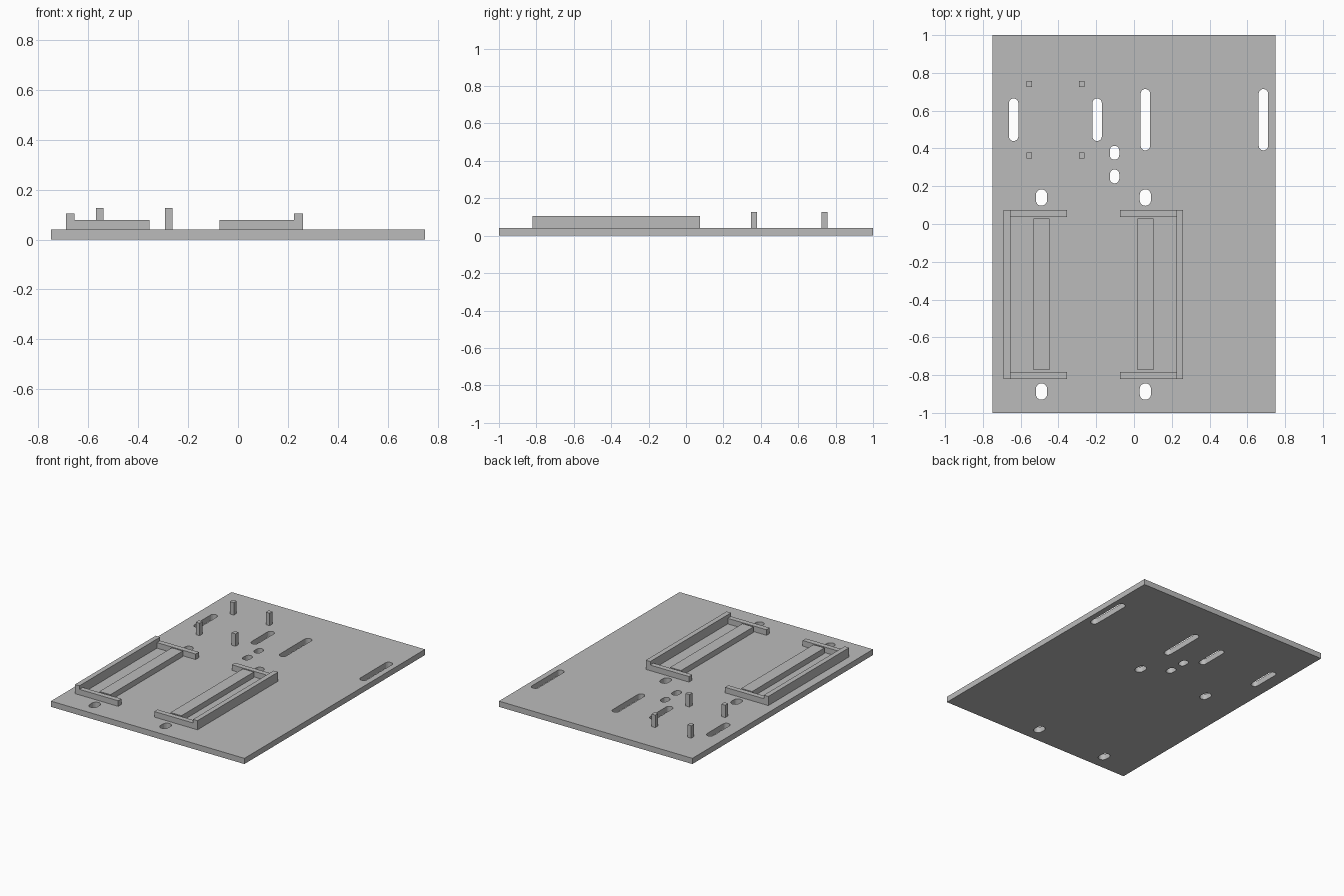
import bpy, bmesh, math

cube = bpy.data.objects.get("Cube")
if cube:
    bpy.data.objects.remove(cube, do_unlink=True)

grey = bpy.data.materials.new("plain grey")
grey.use_nodes = True
GREY = (0.5, 0.5, 0.5, 1)
grey.diffuse_color = GREY
grey.node_tree.nodes["Principled BSDF"].inputs["Base Color"].default_value = GREY

TOP = 0.04  # upper face of the base plate


def add_object(name, bm):
    bmesh.ops.recalc_face_normals(bm, faces=bm.faces)
    mesh = bpy.data.meshes.new(name)
    bm.to_mesh(mesh)
    bm.free()
    mesh.materials.append(grey)
    obj = bpy.data.objects.new(name, mesh)
    bpy.context.collection.objects.link(obj)
    return obj


def box(name, x0, x1, y0, y1, z0, z1):
    x0, x1 = sorted((x0, x1))
    bm = bmesh.new()
    bmesh.ops.create_cube(bm, size=1)
    for v in bm.verts:
        v.co = (x1 if v.co.x > 0 else x0,
                y1 if v.co.y > 0 else y0,
                z1 if v.co.z > 0 else z0)
    return add_object(name, bm)


def add_slot(bm, x, y, width, length, steps=10):
    """Upright prism with rounded ends, long in y."""
    r, half = width / 2, (length - width) / 2
    ring = []
    for end in (1, -1):
        for i in range(steps + 1):
            a = math.pi * i / steps + (0 if end > 0 else math.pi)
            ring.append(bm.verts.new((x + r * math.cos(a), y + end * half + r * math.sin(a), -0.1)))
    face = bm.faces.new(ring)
    new = bmesh.ops.extrude_face_region(bm, geom=[face])["geom"]
    bmesh.ops.translate(bm, vec=(0, 0, 0.3), verts=[g for g in new if isinstance(g, bmesh.types.BMVert)])


# Base plate with through slots
plate = box("base_plate", -0.75, 0.75, -1, 1, 0, TOP)
cut = bmesh.new()
for x in (-0.637, -0.195):
    add_slot(cut, x, 0.552, 0.05, 0.225)
for x in (0.06, 0.685):
    add_slot(cut, x, 0.552, 0.05, 0.325)
for y in (0.377, 0.252):
    add_slot(cut, -0.103, y, 0.05, 0.074)
for x in (-0.49, 0.06):
    for y in (0.14, -0.887):
        add_slot(cut, x, y, 0.06, 0.087)
cutter = add_object("slot_cutter", cut)
cutter.hide_render = True
cutter.hide_viewport = True
cutter.display_type = 'WIRE'
mod = plate.modifiers.new("slots", 'BOOLEAN')
mod.operation = 'DIFFERENCE'
mod.solver = 'EXACT'
mod.object = cutter

# Two mirrored brackets: outer wall, two end arms and a middle bar
for side, outer, d in (("right", -0.69, 1), ("left", 0.26, -1)):
    inner = outer + d * 0.035
    box(side + "_bracket_wall", outer, inner, -0.82, 0.074, TOP, 0.104)
    box(side + "_bracket_front_arm", inner, outer + d * 0.335, -0.82, -0.784, TOP, 0.079)
    box(side + "_bracket_back_arm", inner, outer + d * 0.335, 0.038, 0.074, TOP, 0.079)
    box(side + "_bracket_bar", outer + d * 0.157, outer + d * 0.242, -0.773, 0.029, TOP, 0.079)

# Four standing pegs
for i, x in enumerate((-0.555, -0.277)):
    for j, y in enumerate((0.363, 0.741)):
        box(f"peg_{i}_{j}", x - 0.015, x + 0.015, y - 0.016, y + 0.016, TOP, 0.127)
